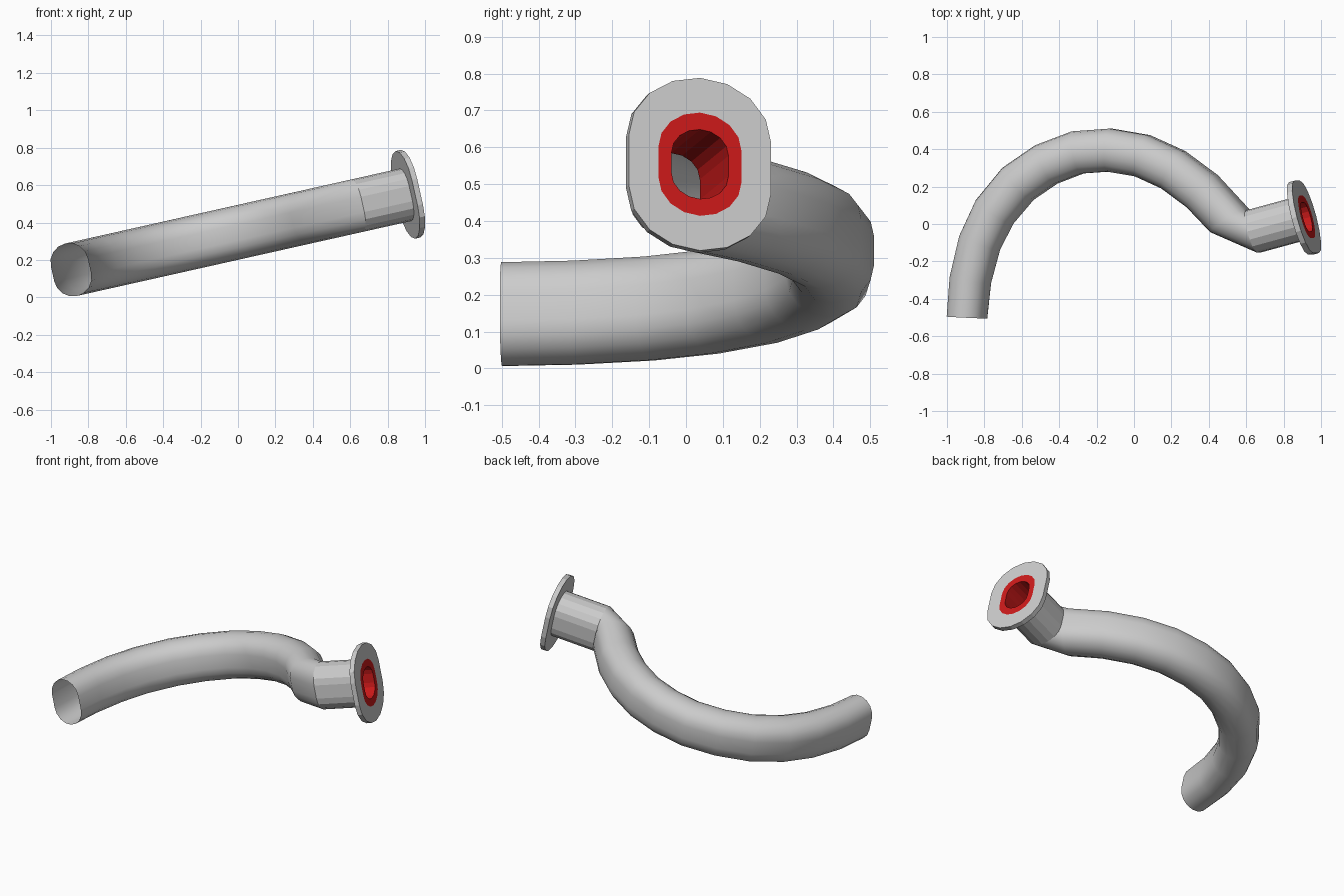
import bpy, bmesh, math
from mathutils import Matrix, Vector

if "Cube" in bpy.data.objects:
    bpy.data.objects.remove(bpy.data.objects["Cube"])

TILT = math.atan(0.224)
# the whole pipe lies in a plane tilted about the y axis
PLANE = Matrix.Translation((0, 0, 0.3475)) @ Matrix.Rotation(-TILT, 4, 'Y')


def flat(x, y):
    """Top-view position to a position in the tilted plane."""
    return Vector((x / math.cos(TILT), y, 0))


def ring(center, tangent, a, b):
    """Tall stadium section, half width a and half height b, 18 points."""
    t = tangent.normalized()
    side = Vector((t.y, -t.x, 0))
    s = 0.29 * b
    pts = []
    for half in (0, 1):
        for k in range(9):
            ang = math.pi * (half + k / 8)
            w = (b - s) * math.sin(ang) + (s if half == 0 else -s)
            pts.append(center + side * (a * math.cos(ang)) + Vector((0, 0, w)))
    return pts


def loft(name, rings, closed=False, smooth=False, color=None):
    bm = bmesh.new()
    loops = [[bm.verts.new(PLANE @ p) for p in r] for r in rings]
    pairs = list(zip(loops, loops[1:]))
    if closed:
        pairs.append((loops[-1], loops[0]))
    for r0, r1 in pairs:
        n = len(r0)
        for i in range(n):
            j = (i + 1) % n
            f = bm.faces.new((r0[i], r0[j], r1[j], r1[i]))
            f.smooth = smooth
    bmesh.ops.recalc_face_normals(bm, faces=bm.faces)
    mesh = bpy.data.meshes.new(name)
    bm.to_mesh(mesh)
    bm.free()
    ob = bpy.data.objects.new(name, mesh)
    bpy.context.collection.objects.link(ob)
    if color:
        mat = bpy.data.materials.new(name + "_paint")
        mat.diffuse_color = color
        mat.use_nodes = True
        mat.node_tree.nodes["Principled BSDF"].inputs["Base Color"].default_value = mat.diffuse_color
        mesh.materials.append(mat)
    return ob


# straight pipe axis
start, end = flat(0.637, -0.040), flat(0.923, 0.038)
axis = (end - start).normalized()

# curved tube: centre line seen from the top
path = [(-0.893, -0.5), (-0.875, -0.3), (-0.825, -0.1), (-0.745, 0.065),
        (-0.62, 0.215), (-0.47, 0.318), (-0.30, 0.383), (-0.13, 0.395),
        (0.045, 0.365), (0.21, 0.29), (0.365, 0.175), (0.51, 0.02)]
pts = [flat(*p) for p in path]
rings = []
for i, p in enumerate(pts):
    if i == 0:
        t = Vector((0.05, 1, 0))
    elif i == len(pts) - 1:
        t = Vector((0.12, -0.18, 0))
    else:
        t = pts[i + 1] - pts[i - 1]
    rings.append(ring(p, t, min(0.101 + 0.004 * i, 0.115), 0.1435))
rings.append(ring(start, axis, 0.117, 0.1435))
loft("curved_tube", rings, smooth=True)

# straight pipe end, outside wall
A, B = 0.117, 0.1435
loft("pipe_end", [ring(start, axis, A, B), ring(end, axis, A, B)])

# red lining: bore plus end faces
a, b = 0.08, 0.0965
loft("bore_lining", [ring(start, axis, A, B), ring(start, axis, a, b),
                     ring(end, axis, a, b), ring(end, axis, A, B)],
     color=(0.6, 0.01, 0.01, 1))

# flange plate
back = end - axis * 0.03
loft("flange", [ring(back, axis, A, B), ring(back, axis, 0.2, 0.24),
                ring(end, axis, 0.2, 0.24), ring(end, axis, A, B)], closed=True)
